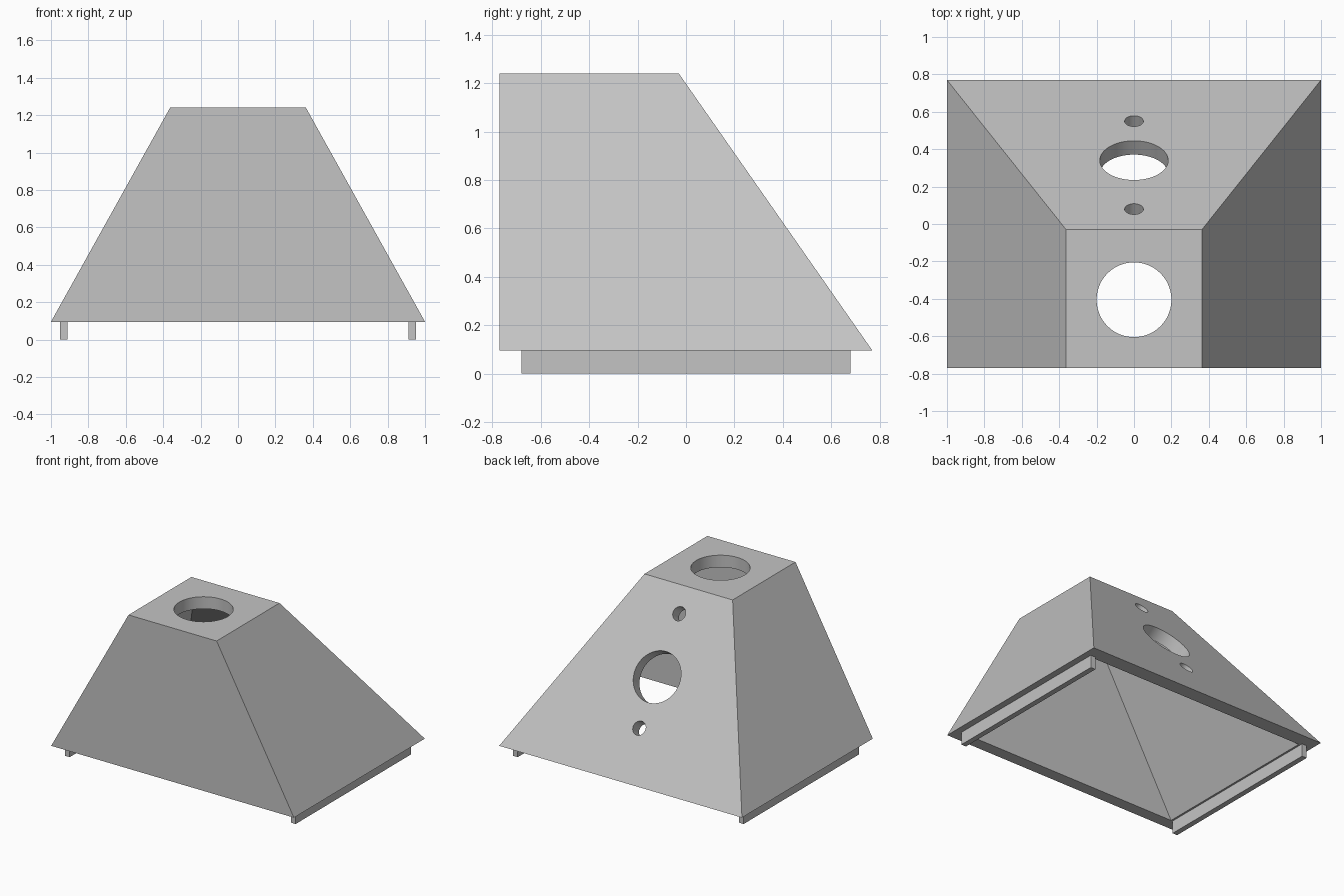
import bpy, bmesh, math
from mathutils import Vector

cube = bpy.data.objects.get("Cube")
if cube:
    bpy.data.objects.remove(cube, do_unlink=True)

BASE, TOP = 0.095, 1.24          # shell heights
WALL = 0.09                      # wall thickness
FRONT, BACK, BACK_TOP = -0.77, 0.77, -0.03
HALF, HALF_TOP = 1.0, 0.363
RISE = TOP - BASE

grey = bpy.data.materials.new("plain grey")
grey.use_nodes = True
colour = (0.55, 0.55, 0.55, 1)
grey.diffuse_color = colour
grey.node_tree.nodes["Principled BSDF"].inputs["Base Color"].default_value = colour


def finish(name, bm):
    bmesh.ops.recalc_face_normals(bm, faces=bm.faces)
    mesh = bpy.data.meshes.new(name)
    bm.to_mesh(mesh)
    bm.free()
    mesh.materials.append(grey)
    ob = bpy.data.objects.new(name, mesh)
    bpy.context.collection.objects.link(ob)
    return ob


def hood(name, inset, low, high):
    """Tapered hood with every wall moved inwards by inset."""
    side = (HALF - HALF_TOP) / RISE
    slope = (BACK - BACK_TOP) / RISE
    bm = bmesh.new()
    rings = []
    for z in (low, high):
        w = HALF - side * (z - BASE) - inset * math.hypot(1, side)
        b = BACK - slope * (z - BASE) - inset * math.hypot(1, slope)
        f = FRONT + inset
        rings.append([bm.verts.new((x, y, z)) for x, y in ((-w, f), (w, f), (w, b), (-w, b))])
    bm.faces.new(rings[0])
    bm.faces.new(rings[1])
    for i in range(4):
        j = (i + 1) % 4
        bm.faces.new((rings[0][i], rings[0][j], rings[1][j], rings[1][i]))
    return finish(name, bm)


def drill(centre, direction, radius):
    """Cylinder cutter centred on a surface point."""
    bm = bmesh.new()
    bmesh.ops.create_cone(bm, cap_ends=True, segments=64, radius1=radius, radius2=radius, depth=0.4)
    ob = finish("hole_cutter", bm)
    ob.rotation_euler = Vector(direction).to_track_quat("Z", "Y").to_euler()
    ob.location = centre
    return ob


# Hollow hood, open underneath
shell = hood("hood_shell", 0, BASE, TOP)
cutters = [hood("cavity_cutter", WALL, BASE - 0.1, TOP - WALL)]

# Round opening in the top, large and small holes in the sloping back
cutters.append(drill((0, -0.405, TOP), (0, 0, 1), 0.2))
for y, radius in ((0.34, 0.183), (0.55, 0.05), (0.08, 0.05)):
    z = TOP - (y - BACK_TOP) / (BACK - BACK_TOP) * RISE
    cutters.append(drill((0, y, z), (0, RISE, BACK - BACK_TOP), radius))

bpy.context.view_layer.objects.active = shell
for cutter in cutters:
    cutter.hide_render = True
    mod = shell.modifiers.new("cut", "BOOLEAN")
    mod.operation = "DIFFERENCE"
    mod.solver = "EXACT"
    mod.object = cutter
    bpy.ops.object.modifier_apply(modifier=mod.name)
    bpy.data.objects.remove(cutter, do_unlink=True)

# Smooth the hole walls only
bpy.ops.object.select_all(action="DESELECT")
shell.select_set(True)
bpy.ops.object.shade_smooth_by_angle(angle=math.radians(20))

# Rails under both sides
for name, side in (("left_rail", 1), ("right_rail", -1)):
    bm = bmesh.new()
    bmesh.ops.create_cube(bm, size=1)
    bmesh.ops.scale(bm, vec=(0.04, 1.36, BASE), verts=bm.verts)
    bmesh.ops.translate(bm, vec=(side * 0.931, 0, BASE / 2), verts=bm.verts)
    finish(name, bm)
